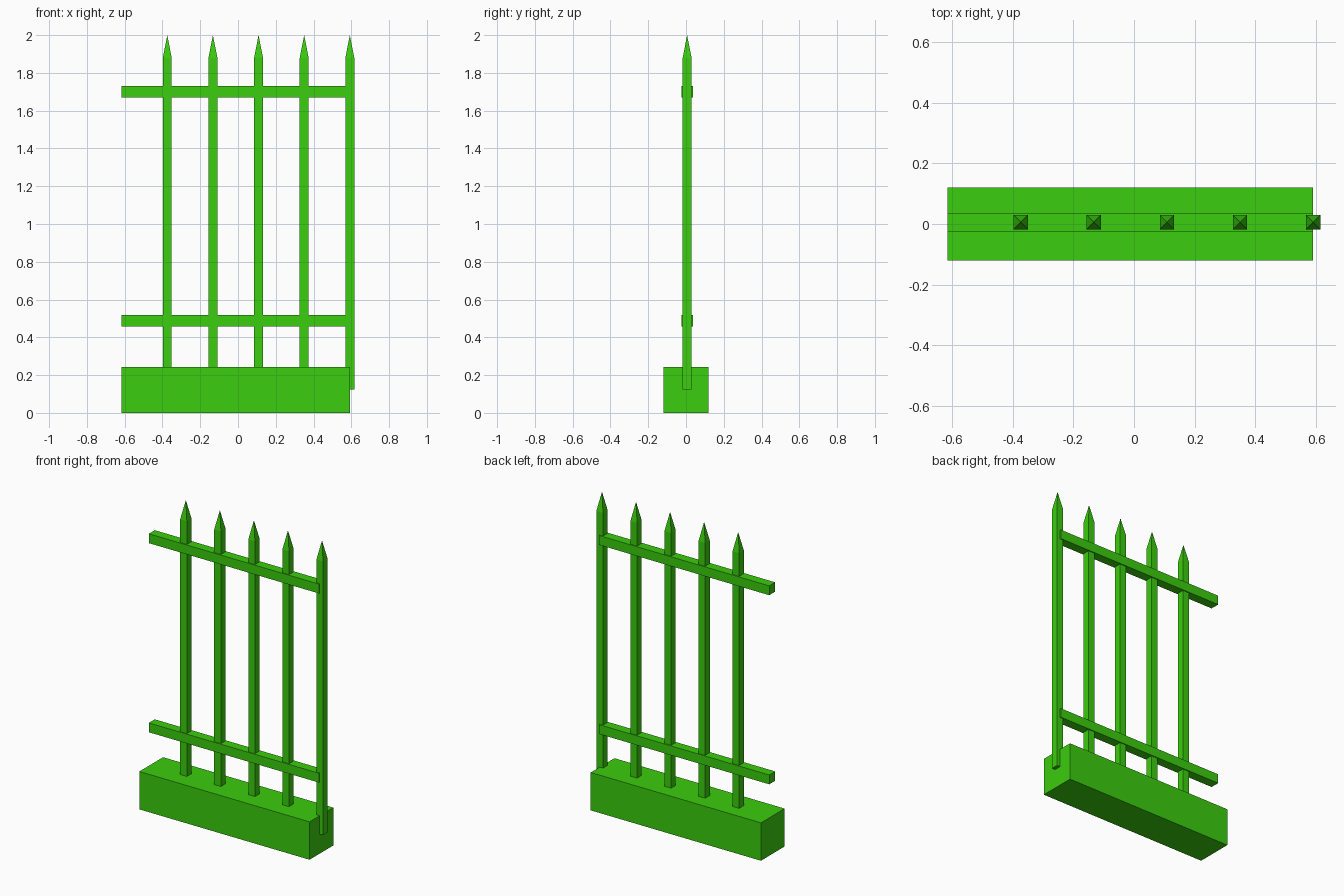
import bpy
import bmesh

cube = bpy.data.objects.get("Cube")
if cube:
    bpy.data.objects.remove(cube, do_unlink=True)

green = bpy.data.materials.new("bright_green")
green.use_nodes = True
colour = (0.043, 0.61, 0.0044, 1)
green.diffuse_color = colour
green.node_tree.nodes["Principled BSDF"].inputs["Base Color"].default_value = colour


def add_object(name, bm):
    bmesh.ops.recalc_face_normals(bm, faces=bm.faces)
    mesh = bpy.data.meshes.new(name)
    bm.to_mesh(mesh)
    bm.free()
    mesh.materials.append(green)
    obj = bpy.data.objects.new(name, mesh)
    bpy.context.collection.objects.link(obj)
    return obj


def box_mesh(low, high):
    bm = bmesh.new()
    bmesh.ops.create_cube(bm, size=1)
    for v in bm.verts:
        v.co = [h if c > 0 else l for c, l, h in zip(v.co, low, high)]
    return bm


LEFT_END, RIGHT_END = -0.616, 0.592
SPACING = (RIGHT_END - LEFT_END) / 5
CENTRE_Y = 0.006
HALF_POST = 0.0235

# Plinth
add_object("plinth", box_mesh((LEFT_END, -0.12, 0), (RIGHT_END, 0.12, 0.243)))

# Horizontal rails
for name, z in (("lower_rail", 0.488), ("upper_rail", 1.701)):
    add_object(name, box_mesh((LEFT_END, CENTRE_Y - 0.03, z - 0.03),
                              (RIGHT_END, CENTRE_Y + 0.03, z + 0.03)))

# Posts with pyramid points, the last one straddling the plinth's end
for i in range(1, 6):
    x = LEFT_END + i * SPACING
    bm = box_mesh((x - HALF_POST, CENTRE_Y - HALF_POST, 0.125),
                  (x + HALF_POST, CENTRE_Y + HALF_POST, 1.88))
    top = max(bm.faces, key=lambda f: f.calc_center_median().z)
    tip = bmesh.ops.poke(bm, faces=[top])["verts"][0]
    tip.co.z = 2
    add_object(f"post_{i}", bm)
